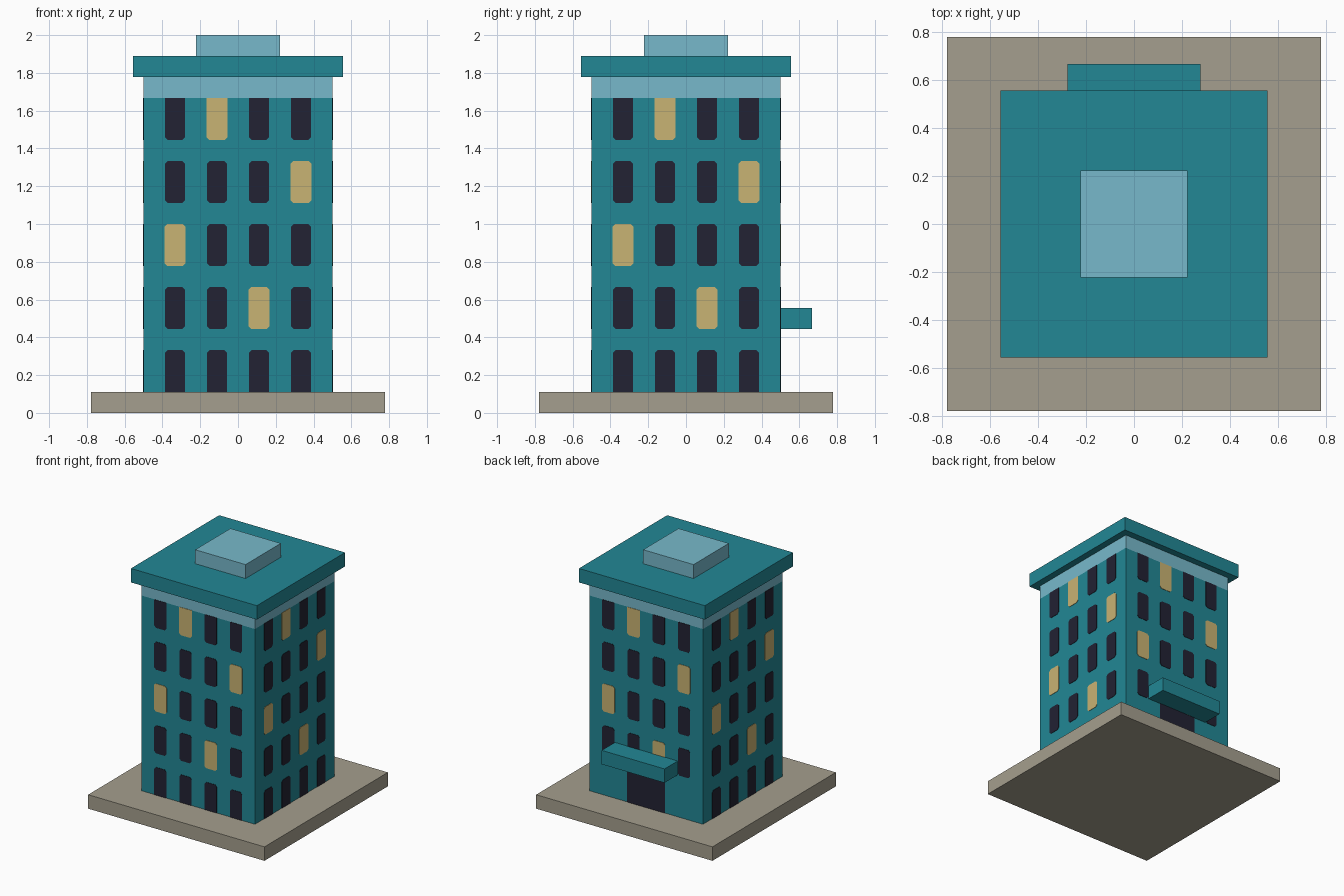
import bpy, bmesh, math
from mathutils import Matrix

cube = bpy.data.objects.get("Cube")
if cube:
    bpy.data.objects.remove(cube, do_unlink=True)


def material(name, *rgb):
    """Flat material from 0-255 display values, stored as linear."""
    lin = [((c / 255 + 0.055) / 1.055) ** 2.4 for c in rgb] + [1.0]
    mat = bpy.data.materials.new(name)
    mat.use_nodes = True
    mat.diffuse_color = lin
    bsdf = mat.node_tree.nodes["Principled BSDF"]
    bsdf.inputs["Base Color"].default_value = lin
    return mat


teal = material("teal wall", 34, 135, 149)
pale = material("pale blue trim", 119, 185, 203)
stone = material("stone", 165, 159, 142)
dark = material("dark glass", 34, 34, 51)
lit = material("lit glass", 201, 179, 115)


def add_object(name, bm, *mats):
    mesh = bpy.data.meshes.new(name)
    bm.to_mesh(mesh)
    bm.free()
    for mat in mats:
        mesh.materials.append(mat)
    obj = bpy.data.objects.new(name, mesh)
    bpy.context.collection.objects.link(obj)
    return obj


def box(name, mat, half_x, y0, y1, z0, z1):
    bm = bmesh.new()
    bmesh.ops.create_cube(bm, size=1)
    bmesh.ops.scale(bm, vec=(2 * half_x, y1 - y0, z1 - z0), verts=bm.verts)
    bmesh.ops.translate(bm, vec=(0, (y0 + y1) / 2, (z0 + z1) / 2), verts=bm.verts)
    return add_object(name, bm, mat)


FLOOR = 1 / 3      # storey height
BASE = 1 / 9       # plinth thickness
WALL = 0.5         # half width of the tower
BAND = BASE + 14 / 9

# Main blocks
box("plinth", stone, 0.777, -0.777, 0.777, 0, BASE)
box("tower_walls", teal, WALL, -WALL, WALL, BASE, BAND)
box("top_band", pale, WALL, -WALL, WALL, BAND, BAND + BASE)
box("roof_slab", teal, 0.555, -0.555, 0.555, BAND + BASE, 2 - BASE)
box("roof_hatch", pale, 0.222, -0.222, 0.222, 2 - BASE, 2)

# Rear entrance
box("entrance_canopy", teal, 0.277, WALL, 0.666, 0.445, 0.556)
box("entrance_door", dark, 0.167, WALL, WALL + 0.003, BASE, 0.445)


def pane(bm, u, half, z0, z1, cut_low, cut_high, index):
    """Thin plate on the front wall with optional clipped corners."""
    c = 0.015
    low = [(-half, z0 + c), (-half + c, z0), (half - c, z0), (half, z0 + c)]
    high = [(half, z1 - c), (half - c, z1), (-half + c, z1), (-half, z1 - c)]
    if not cut_low:
        low = [(-half, z0), (half, z0)]
    if not cut_high:
        high = [(half, z1), (-half, z1)]
    outline = low + high
    front = [bm.verts.new((u + x, -WALL - 0.003, z)) for x, z in outline]
    back = [bm.verts.new((u + x, -WALL, z)) for x, z in outline]
    faces = [bm.faces.new(front)]
    for i in range(len(front)):
        j = (i + 1) % len(front)
        faces.append(bm.faces.new((front[j], front[i], back[i], back[j])))
    for face in faces:
        face.material_index = index


# Windows: the same pattern of lit rooms on each wall, floor -> column
lit_rooms = {1: 2, 2: 0, 3: 3, 4: 1}
for turn, side in enumerate(("front", "left", "back", "right")):
    bm = bmesh.new()
    for floor in range(5):
        if side == "back" and floor == 0:
            continue  # the door takes the ground floor
        z0 = BASE + floor * FLOOR
        for col in range(4):
            glow = lit_rooms.get(floor) == col
            pane(bm, (col - 1.5) * 2 / 9, 0.056 if glow else 0.053,
                 z0, z0 + 2 / 9, floor > 0, floor < 4, int(glow))
    bm.transform(Matrix.Rotation(turn * math.pi / 2, 4, "Z"))
    add_object(side + "_windows", bm, dark, lit)
